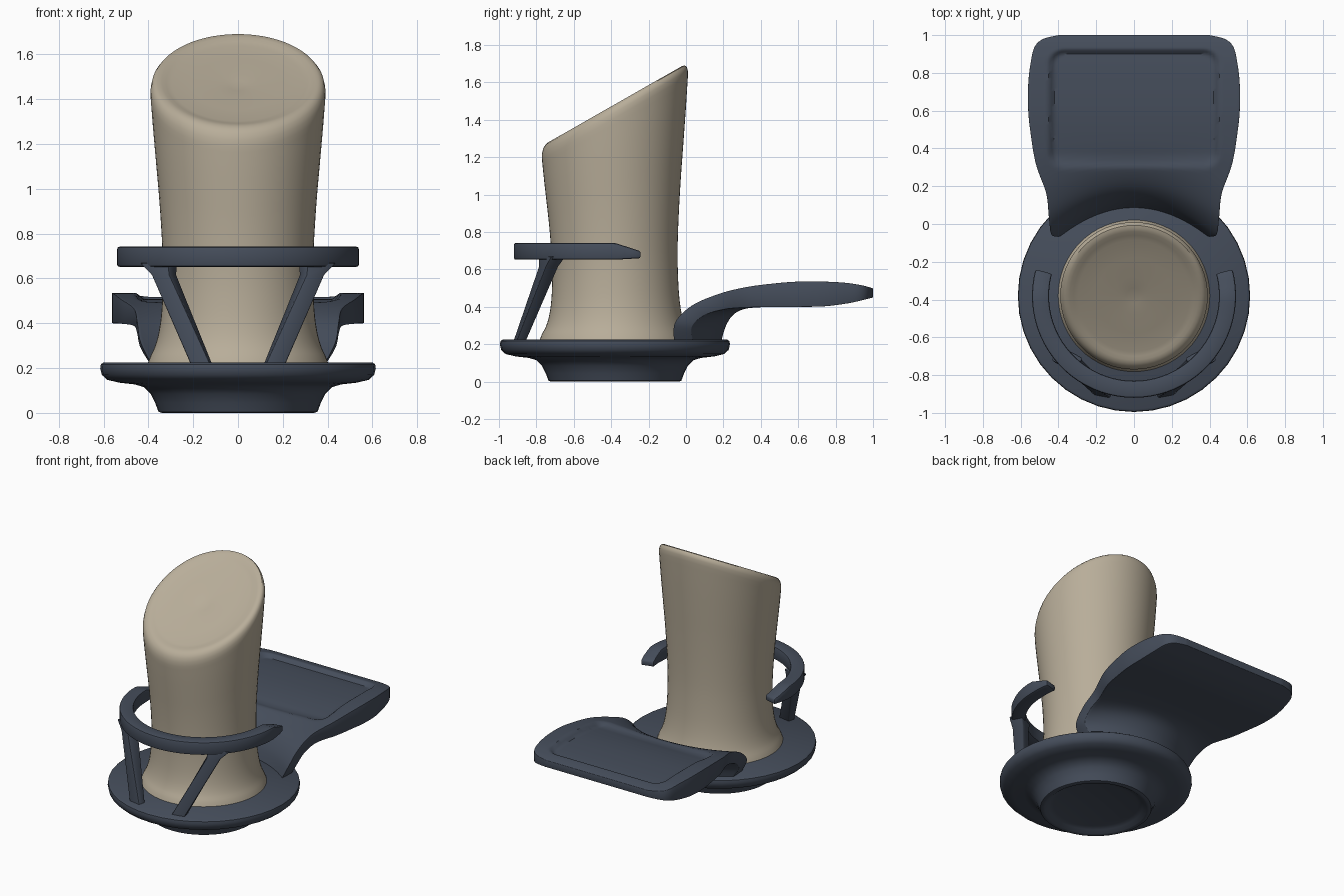
import bpy, bmesh, math

if "Cube" in bpy.data.objects:
    bpy.data.objects.remove(bpy.data.objects["Cube"])

CY = -0.38  # axis of the round base


def material(name, rgb):
    m = bpy.data.materials.new(name)
    m.diffuse_color = (*rgb, 1)
    m.use_nodes = True
    m.node_tree.nodes["Principled BSDF"].inputs["Base Color"].default_value = m.diffuse_color
    return m


NAVY = material("slate_blue", (0.06, 0.075, 0.105))
TAN = material("tan", (0.48, 0.42, 0.32))


def make(name, verts, faces, mat, bevel=0, angle=40):
    me = bpy.data.meshes.new(name)
    me.from_pydata(verts, [], faces)
    bm = bmesh.new()
    bm.from_mesh(me)
    bmesh.ops.remove_doubles(bm, verts=bm.verts, dist=1e-5)
    bmesh.ops.recalc_face_normals(bm, faces=bm.faces)
    bm.to_mesh(me)
    bm.free()
    ob = bpy.data.objects.new(name, me)
    bpy.context.collection.objects.link(ob)
    me.materials.append(mat)
    bpy.ops.object.select_all(action='DESELECT')
    ob.select_set(True)
    bpy.context.view_layer.objects.active = ob
    if bevel:
        b = ob.modifiers.new("bevel", 'BEVEL')
        b.width, b.segments, b.limit_method = bevel, 2, 'ANGLE'
        b.angle_limit = math.radians(50)
        bpy.ops.object.modifier_apply(modifier="bevel")
    bpy.ops.object.shade_smooth_by_angle(angle=math.radians(angle))
    return ob


def spline(pts, t):
    """Catmull-Rom through rows of numbers, t in 0..1."""
    n = len(pts) - 1
    i = min(int(t * n), n - 1)
    f = t * n - i
    a, b, c, d = (pts[max(0, min(n, i + k))] for k in (-1, 0, 1, 2))
    return [0.5 * (2 * q + (r - p) * f + (2 * p - 5 * q + 4 * r - s) * f * f
            + (3 * q - p - 3 * r + s) * f ** 3) for p, q, r, s in zip(a, b, c, d)]


def smooth(x):
    x = max(0, min(1, x))
    return x * x * (3 - 2 * x)


def lathe(name, profile, mat, seg, slant=0):
    """Revolve (r, z, tilt) rows round the base axis; tilt shears z along y."""
    v, f = [], []
    for r, z, tilt in profile:
        for k in range(seg):
            a = 2 * math.pi * k / seg
            y = r * math.sin(a)
            v.append((r * math.cos(a), CY + y, z + slant * tilt * y))
    for j in range(len(profile) - 1):
        for k in range(seg):
            n = (k + 1) % seg
            f.append((j * seg + k, j * seg + n, (j + 1) * seg + n, (j + 1) * seg + k))
    return make(name, v, f, mat)


# round base with dished foot
base = [(0, .03), (.27, .03), (.30, .02), (.325, .003), (.34, 0), (.355, .005), (.37, .045),
        (.39, .085), (.42, .115), (.46, .127), (.53, .135), (.585, .148), (.608, .17),
        (.615, .2), (.612, .217), (.60, .225), (0, .225)]
lathe("base", [(r, z, 0) for r, z in base], NAVY, 40)

# waisted tower with slanted, dished top
side = [(.405, .215), (.392, .25), (.37, .30), (.352, .37), (.34, .47), (.335, .62),
        (.34, .78), (.352, .96), (.366, 1.12), (.38, 1.28), (.39, 1.41)]
rows = [spline(side, i / 30) for i in range(31)]
rows += [(.39, 1.44), (.384, 1.464), (.373, 1.478), (.358, 1.483), (.34, 1.482), (.32, 1.475),
         (.295, 1.47), (.2, 1.467), (.1, 1.464), (.04, 1.46), (0, 1.455)]
lathe("tower", [(r, z, min(1, max(0, (z - .26) / 1.15))) for r, z in rows], TAN, 64, 0.57)

# guard ring: open arc with wedge-shaped ends
v, f = [], []
N = 44
for i in range(N + 1):
    d = -195 + 210 * i / N
    over = max(0, abs(d + 90) - 90) / 15
    a = math.radians(d)
    top, bot = .742 - .045 * over, .652 + .008 * over
    for r, z in ((.45, bot), (.54, bot), (.54, top), (.45, top)):
        v.append((r * math.cos(a), CY + r * math.sin(a), z))
    if i:
        o = 4 * i
        f += [(o - 4 + k, o - 4 + (k + 1) % 4, o + (k + 1) % 4, o + k) for k in range(4)]
f += [(0, 1, 2, 3), (4 * N, 4 * N + 1, 4 * N + 2, 4 * N + 3)]
make("guard_ring", v, f, NAVY, 0.01)

# two leaning struts under the ring
for s, label in ((-1, "left"), (1, "right")):
    v = []
    for x, y, z, w, d in ((.16, -.892, .21, .045, .026), (.33, -.735, .615, .045, .038),
                          (.355, -.715, .67, .072, .045)):
        a = math.atan2(x, CY - y) * 0.6
        for p, q in ((-w, -d), (w, -d), (w, d), (-w, d)):
            v.append((s * (x + p * math.cos(a) - q * math.sin(a)),
                      y + p * math.sin(a) + q * math.cos(a), z))
    f = [(0, 1, 2, 3), (8, 9, 10, 11)]
    f += [(o + k, o + (k + 1) % 4, o + 4 + (k + 1) % 4, o + 4 + k) for o in (0, 4) for k in range(4)]
    make("strut_" + label, v, f, NAVY, 0.008)

# seat: rows of (top y, top z, bottom y, bottom z, half width, pull towards tower at sides)
rows = [(.08, .205, .185, .20, .38, 1), (.12, .315, .21, .29, .435, .95),
        (.18, .405, .25, .355, .45, .75), (.26, .465, .31, .388, .465, .45),
        (.36, .505, .40, .398, .52, .15), (.47, .525, .50, .40, .546, 0),
        (.60, .535, .61, .40, .56, 0), (.74, .535, .74, .403, .56, 0),
        (.86, .528, .86, .418, .546, 0), (.94, .515, .94, .435, .525, 0),
        (.98, .505, .98, .445, .48, 0), (1.0, .498, 1.0, .45, .40, 0)]
NU, NV = 64, 77
v, f = [], []
for j in range(NV + 1):
    ty, tz, by, bz, hw, pull = spline(rows, j / NV)
    for layer, (y0, z0) in enumerate(((ty, tz), (by, bz))):
        for i in range(NU + 1):
            x = hw * (2 * i / NU - 1)
            y = y0 - pull * .16 * (x / .4) ** 2
            z = z0
            if layer == 0:  # rounded rectangular hollow
                qx, qy = abs(x) - .37, abs(y - .61) - .235
                dist = math.hypot(max(qx, 0), max(qy, 0)) + min(max(qx, qy), 0)
                z -= .028 * smooth((.085 - dist) / .035) * smooth((y - .26) / .12)
            v.append((x, y, z))
W = NU + 1
idx = lambda j, layer, i: (j * 2 + layer) * W + i
for j in range(NV):
    for layer in (0, 1):
        f += [(idx(j, layer, i), idx(j, layer, i + 1), idx(j + 1, layer, i + 1), idx(j + 1, layer, i))
              for i in range(NU)]
    f += [(idx(j, 0, i), idx(j + 1, 0, i), idx(j + 1, 1, i), idx(j, 1, i)) for i in (0, NU)]
for j in (0, NV):
    f += [(idx(j, 0, i), idx(j, 0, i + 1), idx(j, 1, i + 1), idx(j, 1, i)) for i in range(NU)]
make("seat", v, f, NAVY, 0.01)
